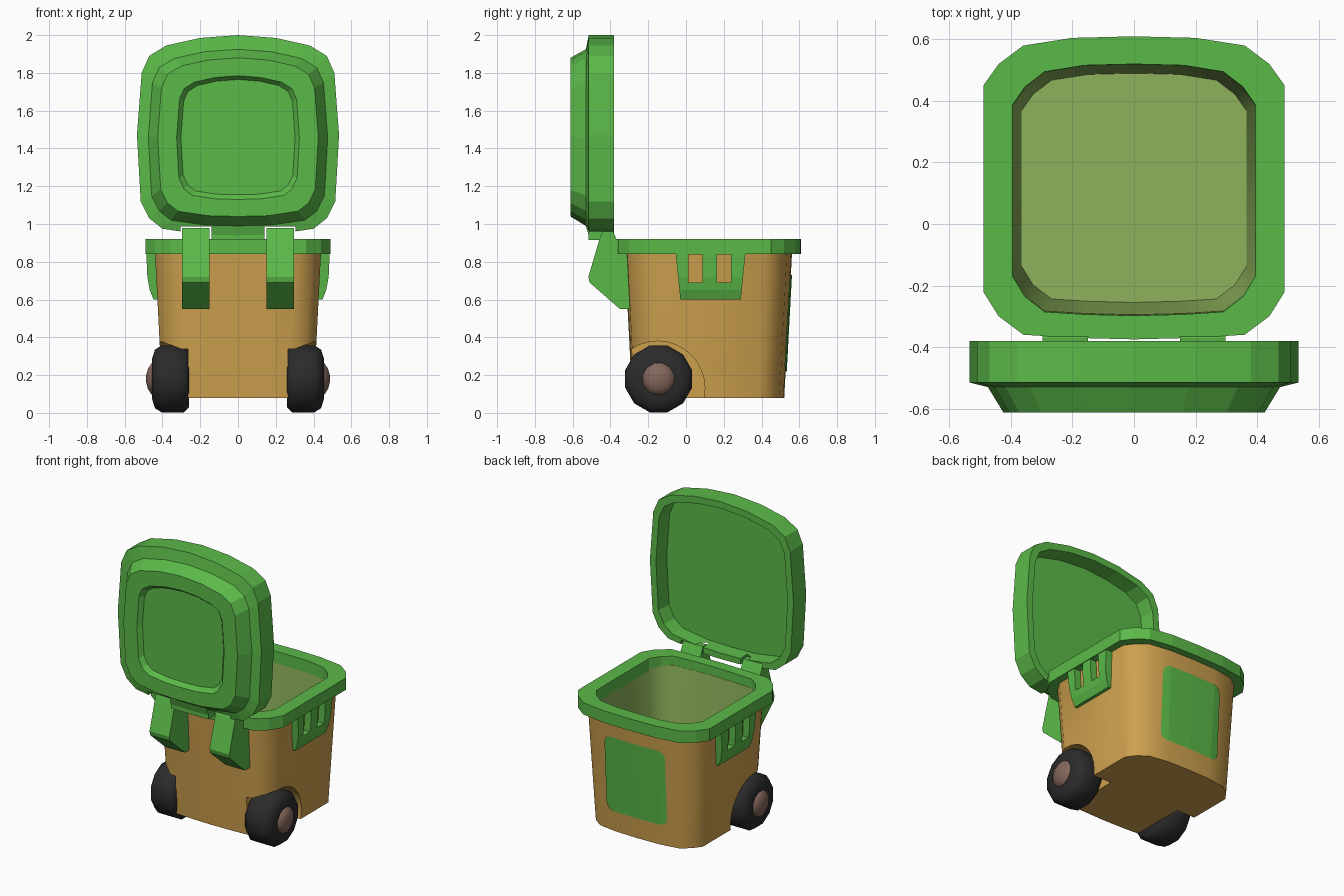
import bpy, bmesh, math
from mathutils import Vector

if "Cube" in bpy.data.objects:
    bpy.data.objects.remove(bpy.data.objects["Cube"])


def material(name, rgb):
    m = bpy.data.materials.new(name)
    m.diffuse_color = (*rgb, 1)
    m.use_nodes = True
    m.node_tree.nodes["Principled BSDF"].inputs["Base Color"].default_value = m.diffuse_color
    return m


GREEN = material("green plastic", (0.105, 0.49, 0.066))
TAN = material("tan plastic", (0.61, 0.352, 0.076))
OLIVE = material("olive lining", (0.27, 0.445, 0.107))
BLACK = material("black rubber", (0.024, 0.024, 0.025))
BROWN = material("brown hub", (0.23, 0.135, 0.105))


def make(name, bm, *mats, smooth=None):
    bmesh.ops.recalc_face_normals(bm, faces=bm.faces)
    me = bpy.data.meshes.new(name)
    bm.to_mesh(me)
    bm.free()
    ob = bpy.data.objects.new(name, me)
    bpy.context.collection.objects.link(ob)
    for m in mats:
        me.materials.append(m)
    if smooth:
        bpy.ops.object.select_all(action='DESELECT')
        ob.select_set(True)
        bpy.context.view_layer.objects.active = ob
        bpy.ops.object.shade_smooth_by_angle(angle=math.radians(smooth))
    return ob


def loft(rings, closed=False):
    """Skin a list of equal rings; cap the ends or close into a loop."""
    bm = bmesh.new()
    vs = [[bm.verts.new(p) for p in r] for r in rings]
    n = len(vs[0])
    pairs = list(zip(vs, vs[1:])) + ([(vs[-1], vs[0])] if closed else [])
    for a, b in pairs:
        for i in range(n):
            j = (i + 1) % n
            bm.faces.new((a[i], a[j], b[j], b[i]))
    if not closed:
        bm.faces.new(vs[0])
        bm.faces.new(vs[-1])
    return bm


def box(x0, x1, y0, y1, z0, z1):
    return loft([[(x0, y0, z), (x1, y0, z), (x1, y1, z), (x0, y1, z)] for z in (z0, z1)])


def cut(ob, bm, mat):
    c = make("cutter", bm, mat)
    c.hide_render = True
    mod = ob.modifiers.new("cut", 'BOOLEAN')
    mod.operation, mod.solver, mod.object = 'DIFFERENCE', 'EXACT', c
    bpy.context.view_layer.objects.active = ob
    bpy.ops.object.modifier_apply(modifier=mod.name)
    bpy.data.objects.remove(c)


def fit(half, w, hi, lo):
    """Mirror a half outline and fit it to half width w and the span lo..hi."""
    w0, hi0, lo0 = max(p[0] for p in half), half[0][1], half[-1][1]
    pts = half + [(-x, v) for x, v in half[-2:0:-1]]
    return [(x * w / w0, lo + (v - lo0) * (hi - lo) / (hi0 - lo0)) for x, v in pts]


TUB = [(0, .61), (.2, .605), (.36, .58), (.44, .52), (.49, .45), (.49, -.22),
       (.44, -.30), (.36, -.36), (.2, -.37), (0, -.375)]
LID = [(0, 2), (.2, 1.985), (.38, 1.945), (.47, 1.89), (.51, 1.8), (.535, 1.47),
       (.515, 1.12), (.47, 1.03), (.4, .975), (.2, .945), (0, .94)]


def tub_ring(w, yf, yb, z):
    return [(x, y, z) for x, y in fit(TUB, w, yf, yb)]


def lid_ring(w, top, low, y):
    return [(x, y, z) for x, z in fit(LID, w, top, low)]


# Bin body with an olive lining
bm = loft([tub_ring(.365, .49, -.255, .39), tub_ring(.395, .52, -.295, .86),
           tub_ring(.44, .562, -.325, .86), tub_ring(.40, .52, -.285, .08)])
n = len(fit(TUB, 1, 1, 0))
bm.faces.ensure_lookup_table()
for i, f in enumerate(bm.faces):
    f.material_index = 1 if i < n or i == 3 * n else 0
body = make("bin_body", bm, TAN, OLIVE)

# Wheel wells cut into the rear corners
for s in (1, -1):
    arc = [(-.15 + .25 * math.cos(a * math.tau / 32), .13 + .25 * math.sin(a * math.tau / 32))
           for a in range(32)]
    cut(body, loft([[(s * x, y, z) for y, z in arc] for x in (.265, .7)]), TAN)
body.select_set(True)
bpy.context.view_layer.objects.active = body
bpy.ops.object.shade_smooth_by_angle(angle=math.radians(40))

# Rim
make("rim", loft([tub_ring(.49, .61, -.375, .84), tub_ring(.49, .61, -.375, .92),
                  tub_ring(.395, .52, -.298, .92), tub_ring(.393, .518, -.296, .84)], True), GREEN)

# Open lid: hollow inside, raised panel with a recess outside
lid = make("lid", loft([lid_ring(.48, 1.945, .985, -.48), lid_ring(.49, 1.955, .98, -.38),
                        lid_ring(.535, 2, .94, -.38), lid_ring(.535, 2, .94, -.515),
                        lid_ring(.475, 1.925, .99, -.53), lid_ring(.425, 1.88, 1.04, -.612),
                        lid_ring(.325, 1.785, 1.13, -.612), lid_ring(.302, 1.765, 1.155, -.585)]),
           GREEN)
for s in (1, -1):
    a, b = sorted((s * .14, s * .305))
    cut(lid, box(a, b, -.65, -.3, .85, .987), GREEN)
make("lid_lip", box(-.14, .14, -.515, -.45, .915, .955), GREEN)

# Hinge brackets
HINGE = [(-.295, .55), (-.35, .55), (-.51, .69), (-.517, .72), (-.455, .93),
         (-.435, .98), (-.395, .98), (-.37, .925), (-.295, .85)]
for s, side in ((1, "right"), (-1, "left")):
    make("hinge_" + side, loft([[(s * x, y, z) for y, z in HINGE] for x in (.15, .297)]), GREEN)

    # Side handle with two finger slots
    levels = [(.60, .40, .447), (.65, .40, .467), (.72, .40, .48), (.86, .40, .486)]
    rings = []
    for z, xi, xo in levels:
        h = .16 + (z - .60) * .1
        rings.append([(s * x, .13 + t * h, z) for x, t in ((xi, -1), (xo, -1), (xo, 1), (xi, 1))])
    handle = make("handle_" + side, loft(rings), GREEN)
    for y in (.05, .20):
        a, b = sorted((s * .3, s * .6))
        cut(handle, box(a, b, y - .037, y + .037, .69, .838), GREEN)

    # Wheel: tyre and hub turned about x
    def lathe(profile, sides=12):
        return loft([[(s * x, -.145 + r * math.sin((k + .5) * math.tau / sides),
                       .18 + r * math.cos((k + .5) * math.tau / sides))
                      for k in range(sides)] for x, r in profile])
    make("tyre_" + side, lathe([(.26, .155), (.285, .183), (.405, .183), (.44, .16), (.455, .11)]),
         BLACK, smooth=50)
    make("hub_" + side, lathe([(.43, .092), (.458, .085), (.477, .055), (.486, .02)]),
         BROWN, smooth=50)


# Plain rounded panel following the curved +y wall
def wall_y(x, z):
    t = (z - .08) / .78
    pts = fit(TUB, .40 + .04 * t, .52 + .042 * t, -.285 - .04 * t)
    for (xa, ya), (xb, yb) in zip(pts, pts[1:]):
        if xa <= abs(x) <= xb:
            return ya + (yb - ya) * (abs(x) - xa) / (xb - xa)


R, W, H = .05, .225, .255
xs = [W - R + R * math.sin(a * math.pi / 8) for a in range(5)]
cols = [(-x, x) for x in reversed(xs)] + [(x, x) for x in [-.17, 0, .17]] + [(x, x) for x in xs]
bm = bmesh.new()
prev = None
for x, ax in cols:
    over = max(0, abs(x) - (W - R))
    h = H - R + math.sqrt(max(0, R * R - over * over))
    col = [bm.verts.new((x, wall_y(x, .475 + k * h) + .006, .475 + k * h))
           for k in (-1, -.33, .33, 1)]
    if prev:
        for i in range(3):
            bm.faces.new((prev[i], col[i], col[i + 1], prev[i + 1]))
    prev = col
panel = make("front_panel", bm, GREEN)
if panel.data.polygons[0].normal.y < 0:
    panel.data.flip_normals()
